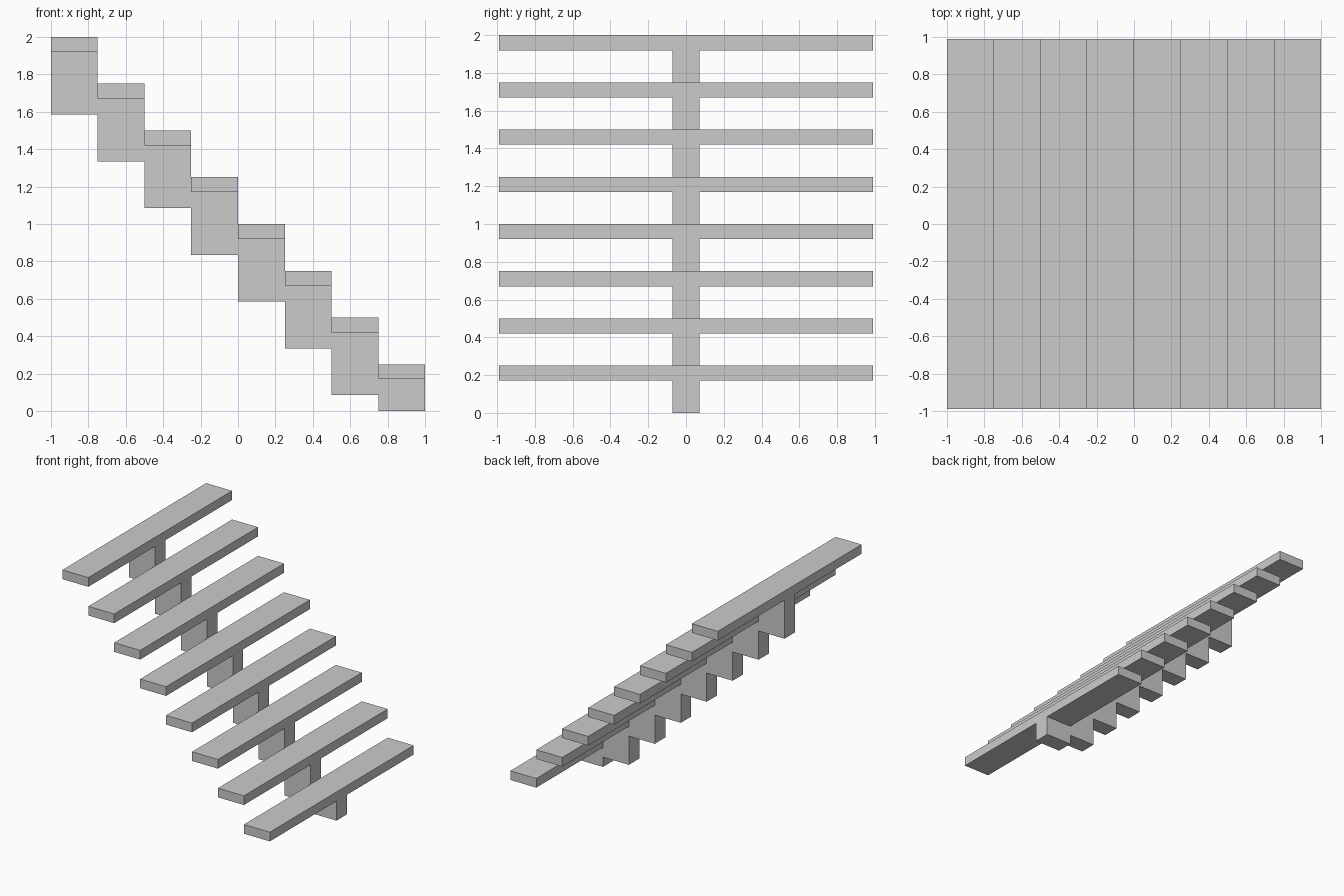
import bpy, bmesh

if "Cube" in bpy.data.objects:
    bpy.data.objects.remove(bpy.data.objects["Cube"])

STEPS = 8
RUN = RISE = 0.25
TREAD_T = 0.08      # tread thickness
DEPTH = 0.415       # tread top to stringer underside
HALF_W = 0.99       # half tread width
HALF_S = 0.072      # half stringer width


def extrude_profile(name, pts, half):
    """Extrude an x-z outline symmetrically along y."""
    bm = bmesh.new()
    face = bm.faces.new([bm.verts.new((x, -half, z)) for x, z in pts])
    res = bmesh.ops.extrude_face_region(bm, geom=[face])
    verts = [v for v in res["geom"] if isinstance(v, bmesh.types.BMVert)]
    bmesh.ops.translate(bm, verts=verts, vec=(0, 2 * half, 0))
    bmesh.ops.recalc_face_normals(bm, faces=bm.faces)
    mesh = bpy.data.meshes.new(name)
    bm.to_mesh(mesh)
    bm.free()
    obj = bpy.data.objects.new(name, mesh)
    bpy.context.collection.objects.link(obj)
    return obj


# Treads, descending towards +x, gathering the stringer outline on the way
upper, lower = [], []
for i in range(STEPS):
    x0, x1 = -1 + i * RUN, -1 + (i + 1) * RUN
    top = (STEPS - i) * RISE
    under = top - TREAD_T
    extrude_profile(f"tread_{i + 1}",
                    [(x0, under), (x1, under), (x1, top), (x0, top)], HALF_W)
    base = max(0.0, top - DEPTH)
    upper += [(x0, under), (x1, under)]
    lower += [(x0, base), (x1, base)]

# Central saw-tooth stringer
extrude_profile("central_stringer", upper + lower[::-1], HALF_S)
